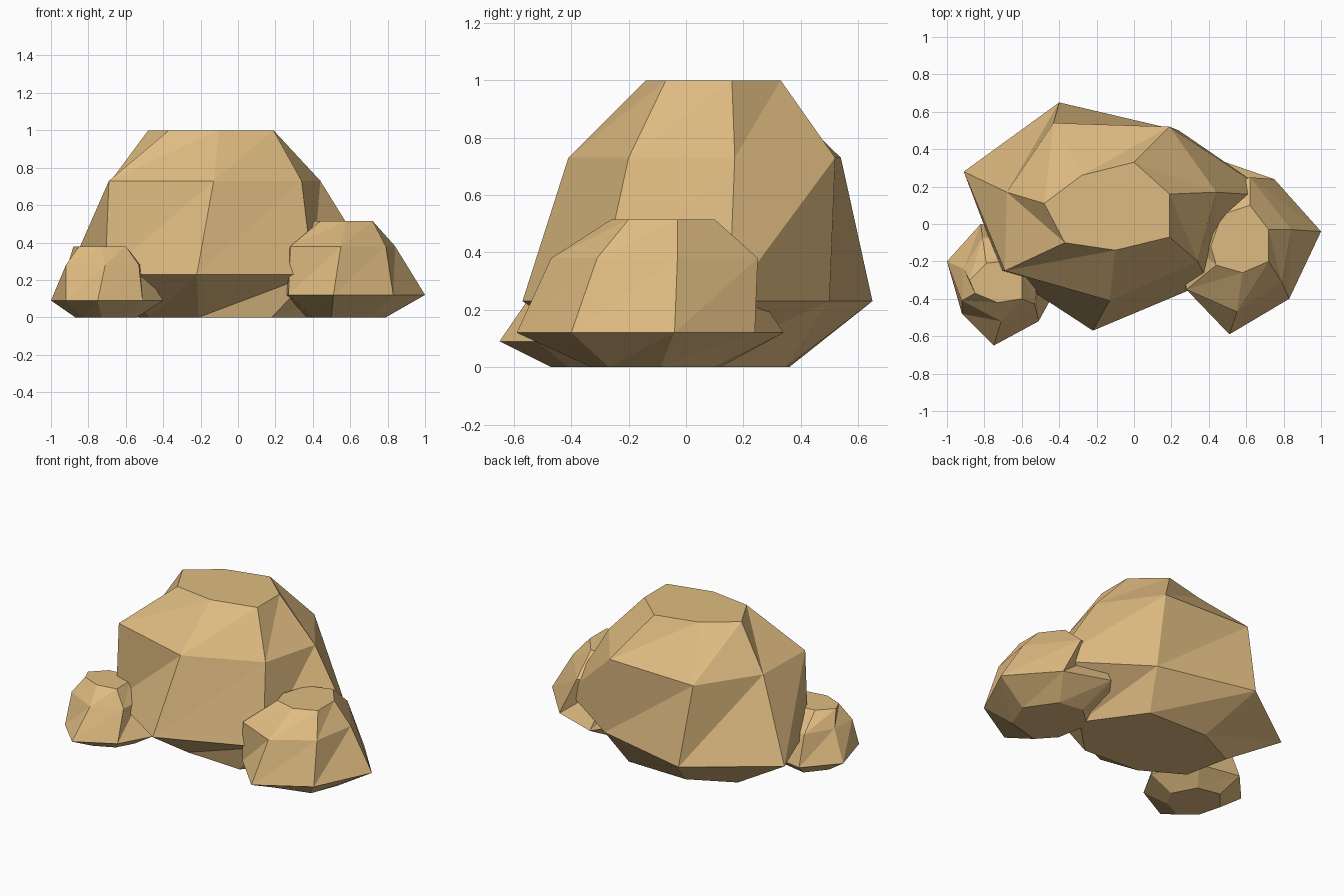
import bpy, bmesh

mat = bpy.data.materials.new("sandstone")
mat.diffuse_color = (0.74, 0.50, 0.22, 1)


def boulder(name, heights, rings):
    """Flat-faced rock: seven-sided rings stacked at the given heights."""
    bm = bmesh.new()
    loops = [[bm.verts.new((x, y, z)) for x, y in ring]
             for z, ring in zip(heights, rings)]
    for low, high in zip(loops, loops[1:]):
        n = len(low)
        for i in range(n):
            j = (i + 1) % n
            # every side splits from lower left to upper right
            bm.faces.new((low[i], low[j], high[i]))
            bm.faces.new((low[j], high[j], high[i]))
    bm.faces.new(loops[0])
    bm.faces.new(loops[-1])
    bmesh.ops.recalc_face_normals(bm, faces=bm.faces[:])
    mesh = bpy.data.meshes.new(name)
    bm.to_mesh(mesh)
    bm.free()
    mesh.materials.append(mat)
    obj = bpy.data.objects.new(name, mesh)
    bpy.context.collection.objects.link(obj)


# Large central rock (rings start at the right, go clockwise from above)
boulder("main_rock", (0, 0.23, 0.73, 1.0), (
    [(.42, 0), (.18, -.24), (-.21, -.22), (-.47, -.07), (-.53, .22), (-.25, .36), (.17, .35)],
    [(.75, .15), (.40, -.31), (-.22, -.57), (-.71, -.25), (-.91, .28), (-.40, .65), (.24, .50)],
    [(.44, .17), (.34, -.20), (-.13, -.41), (-.69, -.25), (-.68, .17), (-.43, .54), (.19, .52)],
    [(.19, .16), (.19, -.07), (-.10, -.14), (-.37, -.10), (-.48, .11), (-.28, .26), (0, .33)],
))

# Medium rock on the right
boulder("right_rock", (0, 0.12, 0.38, 0.515), (
    [(.79, -.09), (.72, -.27), (.50, -.33), (.40, -.22), (.36, 0), (.50, .12), (.66, .10)],
    [(1.0, -.04), (.83, -.40), (.51, -.59), (.27, -.34), (.22, 0), (.46, .34), (.75, .24)],
    [(.84, -.03), (.79, -.31), (.55, -.47), (.28, -.35), (.30, -.10), (.42, .17), (.62, .25)],
    [(.72, -.03), (.72, -.20), (.58, -.26), (.44, -.22), (.41, -.12), (.47, .05), (.62, .10)],
))

# Small rock on the left
boulder("left_rock", (0, 0.09, 0.28, 0.38), (
    [(-.54, -.30), (-.60, -.41), (-.73, -.47), (-.83, -.39), (-.87, -.24), (-.77, -.12), (-.62, -.15)],
    [(-.40, -.32), (-.51, -.52), (-.75, -.65), (-.92, -.48), (-1.0, -.20), (-.82, 0), (-.55, -.05)],
    [(-.52, -.29), (-.53, -.43), (-.71, -.52), (-.92, -.41), (-.91, -.24), (-.81, -.07), (-.62, -.12)],
    [(-.60, -.27), (-.60, -.40), (-.73, -.42), (-.85, -.37), (-.88, -.30), (-.79, -.21), (-.70, -.20)],
))
